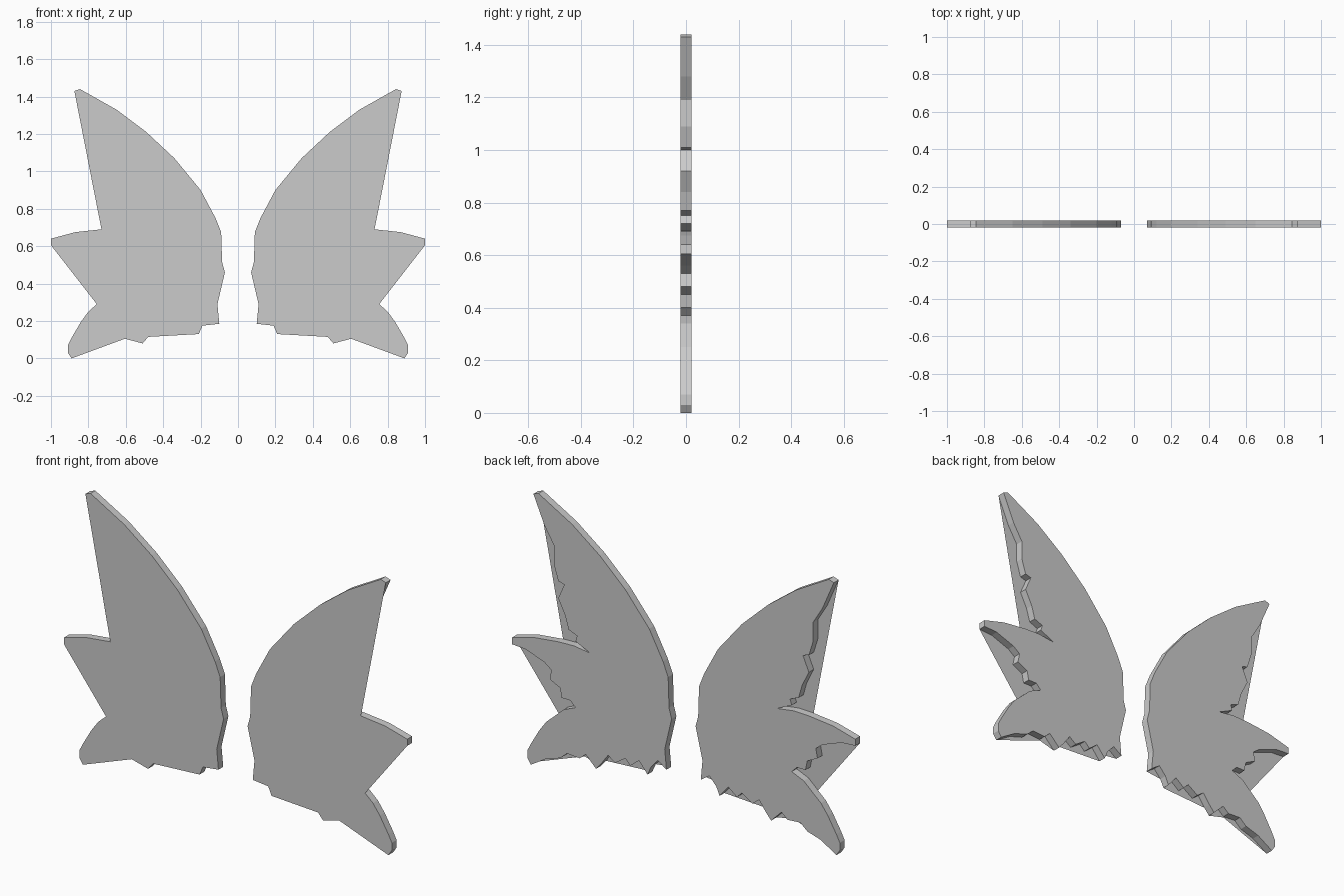
import bpy, bmesh

T = 0.02  # half thickness

# Leading edge, from the root up to the upper tip (x, z)
lead = [(.10, .185), (.11, .29), (.07, .46), (.085, .515), (.09, .675), (.12, .75),
        (.20, .90), (.34, 1.07), (.49, 1.21), (.65, 1.33), (.845, 1.44), (.875, 1.43)]
mid_tip = [(.87, .675), (1.0, .64), (1.0, .605)]
low_tip = [(.755, .29), (.80, .25), (.84, .195), (.89, .11), (.91, .07), (.91, .03), (.89, 0)]

# Simple outline of the front skin
skin = lead + [(.73, .69)] + mid_tip + low_tip + [
    (.605, .105), (.51, .08), (.48, .115), (.21, .13), (.19, .175)]

# Ragged feather outline of the thick part behind it
ragged = lead + [
    (.81, 1.28), (.755, 1.19), (.755, 1.09), (.73, 1.01), (.695, 1.0), (.73, .92),
    (.69, .84), (.67, .77), (.62, .75), (.63, .72), (.545, .68), (.64, .693), (.73, .69)
] + mid_tip + [
    (.92, .60), (.81, .56), (.77, .53), (.78, .48), (.72, .45), (.71, .40),
    (.66, .40), (.63, .37), (.70, .34)
] + low_tip + [
    (.80, .055), (.72, .08), (.68, .115), (.605, .11), (.57, .14), (.51, .08),
    (.48, .115), (.44, .17), (.40, .14), (.34, .18), (.31, .15), (.26, .19),
    (.21, .13), (.19, .175), (.15, .22)]


def wing(name, side):
    bm = bmesh.new()
    # front skin
    bm.faces.new([bm.verts.new((side * x, -T, z)) for x, z in skin])
    # back face and walls
    front = [bm.verts.new((side * x, -T, z)) for x, z in ragged]
    back = [bm.verts.new((side * x, T, z)) for x, z in ragged]
    bm.faces.new(back)
    n = len(ragged)
    for i in range(n):
        j = (i + 1) % n
        bm.faces.new((front[i], front[j], back[j], back[i]))
    bm.normal_update()
    # orient the faces outward
    for f in bm.faces:
        if len(f.verts) > 4 and f.normal.y * f.calc_center_median().y < 0:
            f.normal_flip()
        elif len(f.verts) == 4 and side > 0:
            f.normal_flip()
    me = bpy.data.meshes.new(name)
    bm.to_mesh(me)
    bm.free()
    bpy.context.collection.objects.link(bpy.data.objects.new(name, me))


wing("right_wing", 1)
wing("left_wing", -1)
